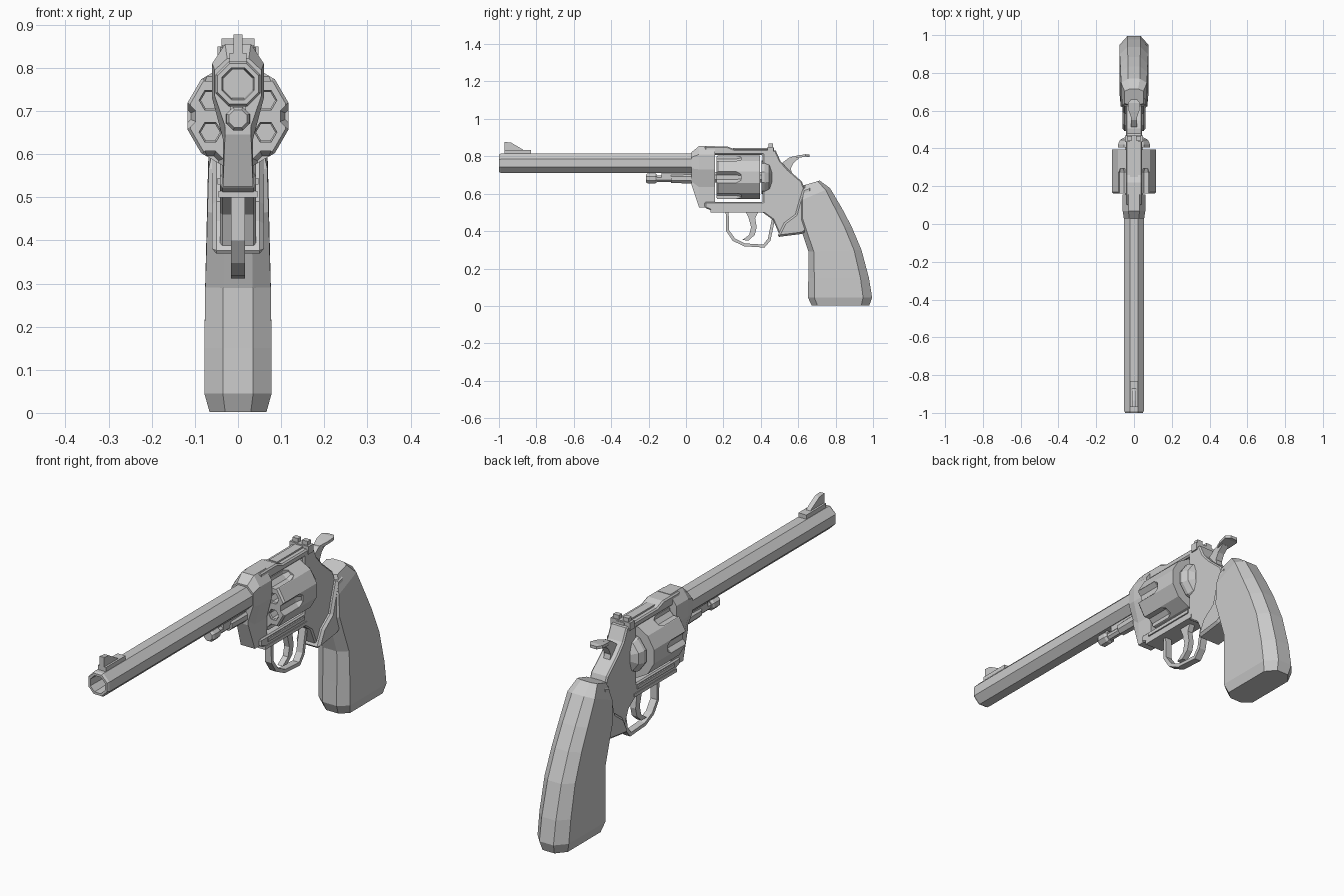
import bpy, bmesh, math


def finish(name, bm):
    bmesh.ops.recalc_face_normals(bm, faces=bm.faces)
    mesh = bpy.data.meshes.new(name)
    bm.to_mesh(mesh)
    bm.free()
    ob = bpy.data.objects.new(name, mesh)
    bpy.context.collection.objects.link(ob)
    return ob


def loft(name, rings):
    """Skin a list of equal-length rings of 3D points and cap both ends."""
    bm = bmesh.new()
    vs = [[bm.verts.new(p) for p in r] for r in rings]
    n = len(vs[0])
    for a, b in zip(vs, vs[1:]):
        for i in range(n):
            j = (i + 1) % n
            bm.faces.new((a[i], a[j], b[j], b[i]))
    bm.faces.new(vs[0])
    bm.faces.new(vs[-1])
    return finish(name, bm)


def prism(name, pts, hw, edge=0.0):
    """Side profile (y, z) made 2*hw wide, optionally with chamfered rims."""
    ob = loft(name, [[(x, y, z) for y, z in pts] for x in (-hw, hw)])
    if edge:
        m = ob.modifiers.new("chamfer", 'BEVEL')
        m.width, m.segments = edge, 1
        m.limit_method, m.angle_limit = 'ANGLE', math.radians(60)
    return ob


def turned(name, stations, sides, z, x=0.0, phase=0.5):
    """Faceted turning along y from (y, radius) stations."""
    ang = [2 * math.pi * (i + phase) / sides for i in range(sides)]
    return loft(name, [[(x + r * math.cos(a), y, z + r * math.sin(a)) for a in ang]
                       for y, r in stations])


def box(name, x0, x1, y0, y1, z0, z1):
    return loft(name, [[(x0, y, z0), (x1, y, z0), (x1, y, z1), (x0, y, z1)] for y in (y0, y1)])


def cut(target, cutter):
    m = target.modifiers.new("cut", 'BOOLEAN')
    m.operation, m.object, m.solver = 'DIFFERENCE', cutter, 'EXACT'
    bpy.context.view_layer.objects.active = target
    bpy.ops.object.modifier_apply(modifier=m.name)
    bpy.data.objects.remove(cutter)


def mirrored(half):
    return half + [(-x, z) for x, z in reversed(half)]


# Octagonal barrel with recessed bore
turned("barrel", [(0.05, 0.0563), (-0.99, 0.0563), (-1.0, 0.051), (-1.0, 0.04), (-0.9, 0.036)], 8, 0.763)

# Front sight: stepped base and ramp blade
box("front_sight_base", -0.02, 0.02, -0.97, -0.83, 0.81, 0.834)
prism("front_sight_blade", [(-0.97, 0.82), (-0.97, 0.877), (-0.935, 0.873),
                            (-0.875, 0.838), (-0.86, 0.82)], 0.011)

# Ejector rod, its knob and the lug around it
AX = 0.688
turned("ejector_rod", [(-0.2, 0.018), (0.05, 0.018)], 8, 0.68)
turned("ejector_knob", [(-0.215, 0.022), (-0.205, 0.029), (-0.165, 0.029), (-0.155, 0.022)], 8, 0.682)
box("ejector_lug", -0.018, 0.018, -0.13, 0.05, 0.685, 0.715)
turned("ejector_collar", [(-0.08, 0.027), (0.05, 0.03)], 8, 0.682)

# Frame front block, tapering towards the barrel
small = mirrored([(0.025, 0.822), (0.054, 0.795), (0.054, 0.735), (0.03, 0.665), (0.03, 0.645)])
full = mirrored([(0.03, 0.855), (0.06, 0.81), (0.06, 0.73), (0.035, 0.635), (0.035, 0.525)])
loft("frame_front", [[(x, y, z) for x, z in s]
                     for y, s in ((0.03, small), (0.07, full), (0.155, full))])

# Frame body: top strap, rear frame and bottom strap
prism("frame_body", [(0.1, 0.853), (0.22, 0.853), (0.26, 0.837), (0.44, 0.837), (0.48, 0.83),
                     (0.505, 0.775), (0.545, 0.73), (0.62, 0.665), (0.66, 0.55), (0.63, 0.41),
                     (0.5, 0.38), (0.465, 0.46), (0.41, 0.5), (0.147, 0.505), (0.1, 0.525),
                     (0.1, 0.555), (0.41, 0.555), (0.41, 0.808), (0.1, 0.808)], 0.042, 0.006)
box("guard_plate", -0.045, 0.045, 0.13, 0.43, 0.5, 0.515)
box("lower_rail", -0.048, 0.048, 0.15, 0.41, 0.53, 0.545)
turned("recoil_shield", [(0.405, 0.09), (0.42, 0.09), (0.445, 0.078), (0.46, 0.05)], 10, AX)

# Cylinder: six side flutes and six chambers
drum = turned("cylinder", [(0.162, 0.114), (0.17, 0.121), (0.395, 0.121)], 12, AX)
for i in range(6):
    a = math.radians(60 * i)
    cut(drum, turned("flute_cutter", [(0.14, 0.032), (0.27, 0.032), (0.295, 0.02)], 8,
                     AX + 0.128 * math.sin(a), 0.128 * math.cos(a)))
    a += math.radians(30)
    cut(drum, turned("chamber_cutter", [(0.14, 0.026), (0.166, 0.026), (0.17, 0.022), (0.3, 0.022)], 6,
                     AX + 0.074 * math.sin(a), 0.074 * math.cos(a), 0))
turned("cylinder_axle", [(0.14, 0.03), (0.42, 0.03)], 8, AX)

# Rear sight: rail, block and two posts beside the notch
box("rear_sight_rail", -0.02, 0.02, 0.25, 0.47, 0.83, 0.844)
box("rear_sight_block", -0.048, 0.048, 0.435, 0.468, 0.815, 0.85)
for s, side in ((-1, "left"), (1, "right")):
    x0, x1 = sorted((s * 0.01, s * 0.038))
    box("rear_sight_post_" + side, x0, x1, 0.442, 0.465, 0.845, 0.868)

# Hammer with a flared thumb spur
prism("hammer", [(0.49, 0.72), (0.515, 0.765), (0.55, 0.792), (0.59, 0.803), (0.605, 0.79),
                 (0.575, 0.765), (0.56, 0.735), (0.57, 0.69)], 0.016)
loft("hammer_spur", [[(-w, y, z), (w, y, z), (w, y, z + 0.013), (-w, y, z + 0.013)]
                     for y, z, w in ((0.56, 0.783, 0.014), (0.6, 0.792, 0.028),
                                     (0.64, 0.798, 0.032), (0.66, 0.796, 0.016))])

# Trigger guard: outer path, then back along the inner path
prism("trigger_guard", [(0.212, 0.51), (0.215, 0.4), (0.25, 0.348), (0.31, 0.319), (0.42, 0.312),
                        (0.452, 0.35), (0.475, 0.46), (0.46, 0.47), (0.438, 0.36), (0.413, 0.328),
                        (0.315, 0.334), (0.263, 0.36), (0.23, 0.405), (0.228, 0.51)], 0.016)

# Curved trigger
prism("trigger", [(0.315, 0.51), (0.335, 0.47), (0.348, 0.42), (0.338, 0.38), (0.3, 0.352),
                  (0.335, 0.35), (0.368, 0.38), (0.378, 0.42), (0.37, 0.47), (0.39, 0.51)], 0.013)

# Grip: faceted sections between front edge and back edge (y, z), half width
sections = [(0.672, 0.002, 0.98, 0.002, 0.066), (0.652, 0.045, 0.995, 0.045, 0.078),
            (0.654, 0.15, 0.978, 0.15, 0.078), (0.655, 0.29, 0.938, 0.3, 0.076),
            (0.625, 0.38, 0.885, 0.425, 0.073), (0.6, 0.46, 0.835, 0.52, 0.071),
            (0.605, 0.56, 0.77, 0.63, 0.068), (0.63, 0.645, 0.715, 0.67, 0.05)]
rings = []
for fy, fz, by, bz, w in sections:
    ring = []
    for t, k in ((0, 0.45), (0.1, 1), (0.86, 1), (1, 0.45)):
        ring.append((w * k, fy + (by - fy) * t, fz + (bz - fz) * t))
    rings.append(ring + [(-x, y, z) for x, y, z in reversed(ring)])
loft("grip", rings)

# Forward tongue of the grip panels behind the trigger guard
prism("grip_tongue", [(0.487, 0.368), (0.62, 0.385), (0.68, 0.42), (0.67, 0.64), (0.625, 0.625),
                      (0.6, 0.545), (0.585, 0.49), (0.525, 0.445)], 0.06, 0.01)
